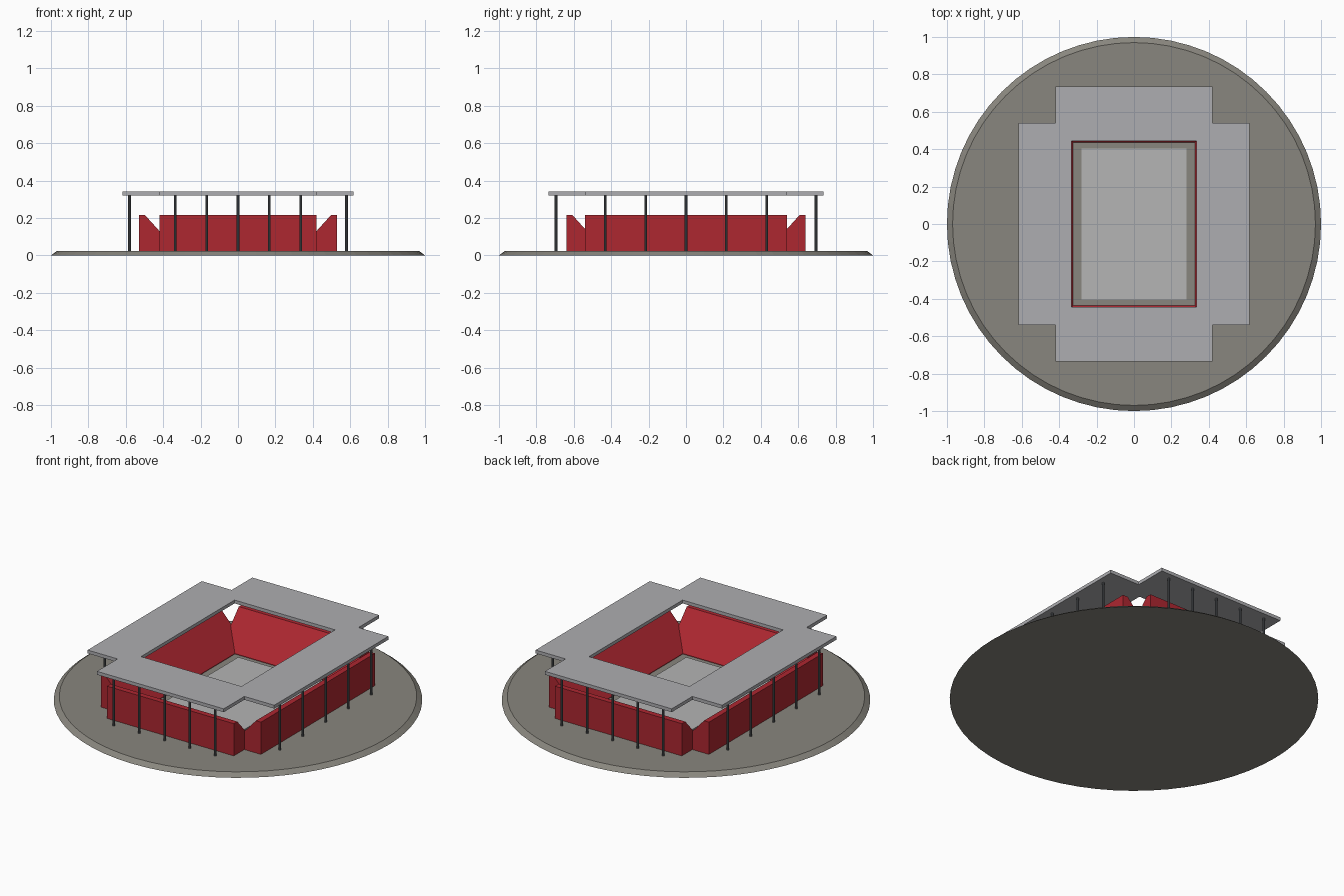
import bpy, bmesh, math
from mathutils import Matrix

if "Cube" in bpy.data.objects:
    bpy.data.objects.remove(bpy.data.objects["Cube"])


def material(name, rgb):
    m = bpy.data.materials.new(name)
    m.diffuse_color = (*rgb, 1)
    m.use_nodes = True
    m.node_tree.nodes["Principled BSDF"].inputs["Base Color"].default_value = m.diffuse_color
    return m


RED = material("stand_red", (0.42, 0.02, 0.03))
STEEL = material("dark_steel", (0.1, 0.11, 0.12))
ROOF = material("roof_grey", (0.42, 0.42, 0.44))
PAVING = material("paving_grey", (0.25, 0.24, 0.21))
PITCH = material("pitch_grey", (0.46, 0.46, 0.46))


def finish(bm, name, mat):
    bmesh.ops.recalc_face_normals(bm, faces=bm.faces)
    mesh = bpy.data.meshes.new(name)
    bm.to_mesh(mesh)
    bm.free()
    mesh.materials.append(mat)
    ob = bpy.data.objects.new(name, mesh)
    bpy.context.collection.objects.link(ob)
    return ob


def cylinder(name, mat, r1, r2, z0, z1, sides, x=0, y=0):
    bm = bmesh.new()
    bmesh.ops.create_cone(bm, cap_ends=True, segments=sides, radius1=r1, radius2=r2,
                          depth=z1 - z0,
                          matrix=Matrix.Translation((x, y, (z0 + z1) / 2)))
    return finish(bm, name, mat)


def stand(name, inner, outer, half_length, angle):
    # Raked seating cross-section, extruded along the side of the pitch
    profile = [(inner, 0.01), (inner, 0.025), (outer - 0.033, 0.215),
               (outer, 0.215), (outer, 0.01)]
    bm = bmesh.new()
    face = bm.faces.new([bm.verts.new((d, -half_length, z)) for d, z in profile])
    ext = bmesh.ops.extrude_face_region(bm, geom=[face])["geom"]
    bmesh.ops.translate(bm, vec=(0, 2 * half_length, 0),
                        verts=[v for v in ext if isinstance(v, bmesh.types.BMVert)])
    bmesh.ops.rotate(bm, verts=bm.verts, matrix=Matrix.Rotation(angle, 3, "Z"))
    return finish(bm, name, RED)


# Round paved base with a chamfered rim
cylinder("base_disc", PAVING, 1.0, 0.97, 0, 0.022, 64)

# Pitch slab
bm = bmesh.new()
bmesh.ops.create_cube(bm, size=1, matrix=Matrix.Translation((0, 0, 0.02))
                      @ Matrix.Diagonal((0.56, 0.805, 0.016, 1)))
finish(bm, "pitch", PITCH)

# Four stands, overlapping at the corners
stand("right_stand", 0.325, 0.53, 0.54, 0)
stand("left_stand", 0.325, 0.53, 0.54, math.pi)
stand("back_stand", 0.435, 0.64, 0.42, math.pi / 2)
stand("front_stand", 0.435, 0.64, 0.42, -math.pi / 2)

# Cross-shaped roof with a rectangular opening, made from grid cells
xs = [-0.618, -0.42, -0.333, 0.333, 0.42, 0.618]
ys = [-0.735, -0.54, -0.443, 0.443, 0.54, 0.735]
bm = bmesh.new()
grid = [[bm.verts.new((x, y, 0.32)) for y in ys] for x in xs]
for i in range(5):
    for j in range(5):
        corner = i in (0, 4) and j in (0, 4)
        if not corner and (i, j) != (2, 2):
            bm.faces.new((grid[i][j], grid[i + 1][j], grid[i + 1][j + 1], grid[i][j + 1]))
bmesh.ops.delete(bm, geom=[v for v in bm.verts if not v.link_faces], context="VERTS")
ext = bmesh.ops.extrude_face_region(bm, geom=bm.faces[:])["geom"]
bmesh.ops.translate(bm, vec=(0, 0, 0.02),
                    verts=[v for v in ext if isinstance(v, bmesh.types.BMVert)])
finish(bm, "roof", ROOF)

# Roof columns, five along each side
for side, s in (("left", -1), ("right", 1)):
    for k in range(-2, 3):
        cylinder(f"{side}_column_{k + 3}", STEEL, 0.007, 0.007, 0.015, 0.322, 8,
                 s * 0.58, k * 0.216)
for side, s in (("front", -1), ("back", 1)):
    for k in range(-2, 3):
        cylinder(f"{side}_column_{k + 3}", STEEL, 0.007, 0.007, 0.015, 0.322, 8,
                 k * 0.168, s * 0.695)
